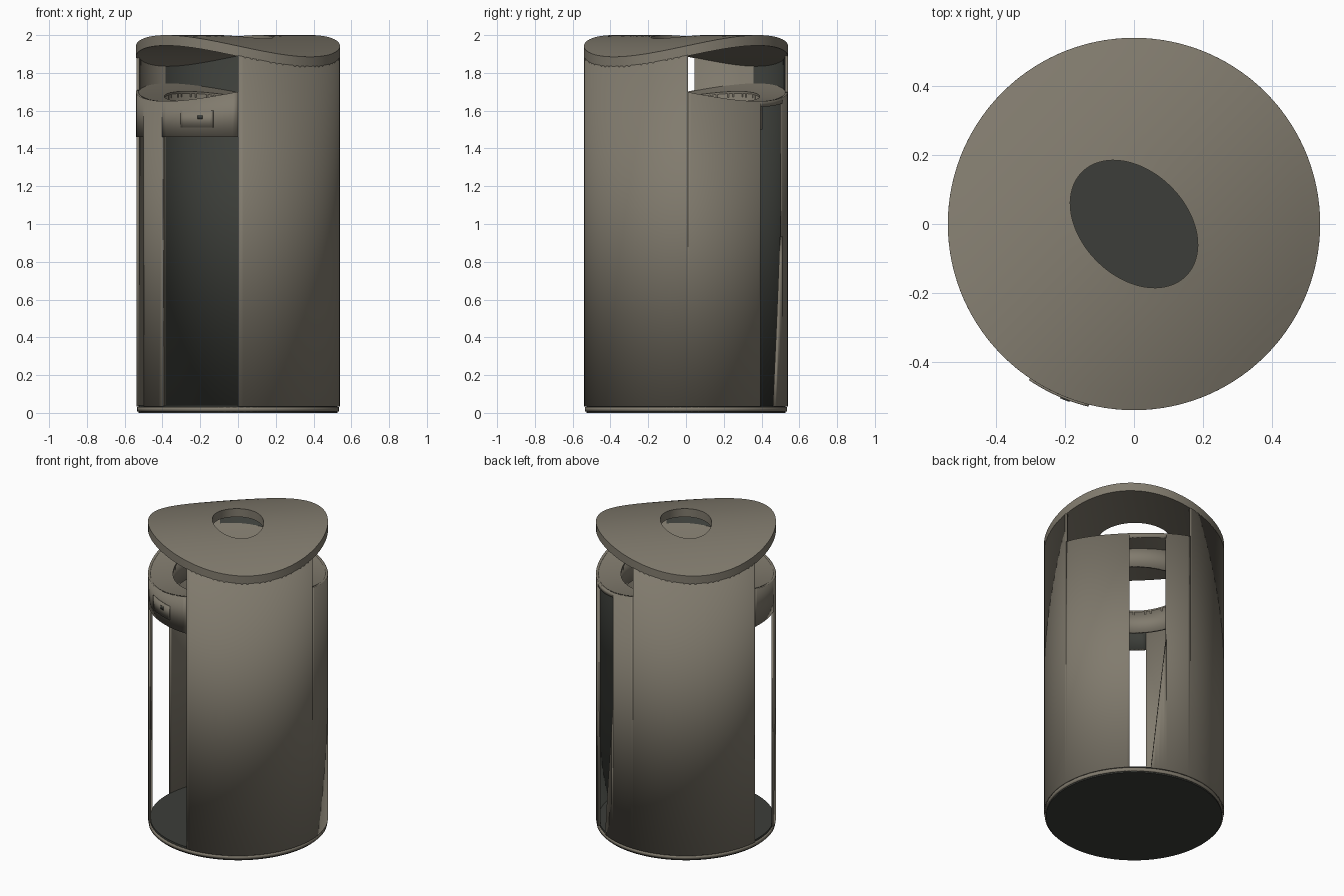
import bpy, bmesh, math
from math import sin, cos, radians

cube = bpy.data.objects.get("Cube")
if cube:
    bpy.data.objects.remove(cube)

R = 0.54           # body radius
WALL = 0.015       # shell thickness
FLOOR = 0.035


def material(name, rgb):
    m = bpy.data.materials.new(name)
    m.use_nodes = True
    m.diffuse_color = (*rgb, 1)
    m.node_tree.nodes["Principled BSDF"].inputs["Base Color"].default_value = (*rgb, 1)
    return m


TAUPE = material("taupe_metal", (0.22, 0.198, 0.155))
CHARCOAL = material("charcoal_lining", (0.045, 0.048, 0.041))


def finish(bm, name, mats):
    me = bpy.data.meshes.new(name)
    bmesh.ops.remove_doubles(bm, verts=bm.verts, dist=0.0001)
    bm.to_mesh(me)
    bm.free()
    ob = bpy.data.objects.new(name, me)
    bpy.context.collection.objects.link(ob)
    for m in mats:
        me.materials.append(m)
    bpy.ops.object.select_all(action="DESELECT")
    ob.select_set(True)
    bpy.context.view_layer.objects.active = ob
    bpy.ops.object.shade_smooth_by_angle(angle=radians(35))
    return ob


# Curved lid (ridge) and deck (trough) both bend across the same diagonal
def lid_z(x, y):
    return 2.0 - 0.115 * (x - y) ** 2 / (2 * R * R)


def deck_z(x, y):
    return 1.65 + 0.1 * (x - y) ** 2 / (2 * R * R)


def rim(fn, drop=0.0):
    return lambda a: fn(R * cos(radians(a)), R * sin(radians(a))) - drop


def level(z):
    return lambda a: z


lid_under, deck_rim = rim(lid_z, 0.05), rim(deck_z)


def tapered_sill(a):
    return FLOOR + 0.9 * max(0, a - 61) / 10


def spans(a):
    """Solid vertical stretches of the shell at one angle."""
    front, back = 175 < a < 270, 1 < a < 89
    if not front and not back:
        return [(level(FLOOR), lid_under)]
    if front:
        post = 202 < a < 222
        return [(level(FLOOR if post else 1.46), deck_rim)]
    if 47 < a < 71:
        band = [(rim(deck_z, 0.03), deck_rim)]
        return band + ([(level(FLOOR), tapered_sill)] if a > 61 else [])
    return [(level(FLOOR), deck_rim)]


def shell(name, angles, span_fn, r, thick, mats, index_fn=lambda a: 0):
    bm = bmesh.new()
    for a, b in zip(angles, angles[1:]):
        mid = (a + b) / 2
        for low, high in span_fn(mid):
            corners = [(a, low(a)), (b, low(b)), (b, high(b)), (a, high(a))]
            if corners[3][1] - corners[0][1] < 0.001:
                corners.pop()
            f = bm.faces.new([bm.verts.new((r * cos(radians(t)), r * sin(radians(t)), z))
                              for t, z in corners])
            f.material_index = index_fn(mid)
    ob = finish(bm, name, mats)
    mod = ob.modifiers.new("thickness", "SOLIDIFY")
    mod.thickness = thick
    mod.offset = -1
    mod.material_offset = 1
    return ob


# Outer shell: lining is charcoal except for the two bare quadrant sides
STEPS = sorted(set(range(0, 361, 3)) | {1, 47, 61, 71, 89, 137, 175, 202, 222})
shell("body_shell", STEPS, spans, R, WALL, [TAUPE, CHARCOAL, TAUPE, TAUPE],
      lambda a: 2 if 137 < a < 222 or 317 < a < 355 else 0)

# Collar hanging under the deck opening
shell("deck_collar", list(range(0, 361, 5)),
      lambda a: [(level(1.5), lambda t: deck_z(0.39 * cos(radians(t)), 0.39 * sin(radians(t))) - 0.01)],
      0.405, WALL, [TAUPE, TAUPE])

# Raised lock plate and its keyhole
shell("lock_plate", list(range(236, 257, 2)), lambda a: [(level(1.51), level(1.6))],
      R + 0.006, 0.008, [TAUPE, TAUPE])
shell("keyhole", [247, 248, 249, 250], lambda a: [(level(1.555), level(1.578))],
      R + 0.009, 0.005, [CHARCOAL, CHARCOAL])


def holed_sheet(name, hole, r, height, thick, mats, segs=96, rings=8):
    """Round sheet with a hole, bent by a height function and thickened downward."""
    bm = bmesh.new()
    rows = []
    for k in range(rings + 1):
        t = k / rings
        row = []
        for i in range(segs):
            a = 2 * math.pi * i / segs
            d = hole(a) * (1 - t) + r * t
            x, y = d * cos(a), d * sin(a)
            row.append(bm.verts.new((x, y, height(x, y))))
        rows.append(row)
    for inner, outer in zip(rows, rows[1:]):
        for i in range(segs):
            j = (i + 1) % segs
            bm.faces.new((inner[i], outer[i], outer[j], inner[j]))
    top = bm.faces[:]
    low = bmesh.ops.duplicate(bm, geom=bm.verts[:] + bm.edges[:] + top)
    low_faces = [g for g in low["geom"] if isinstance(g, bmesh.types.BMFace)]
    low_verts = [g for g in low["geom"] if isinstance(g, bmesh.types.BMVert)]
    bmesh.ops.translate(bm, verts=low_verts, vec=(0, 0, -thick))
    bmesh.ops.reverse_faces(bm, faces=low_faces)
    bmesh.ops.bridge_loops(bm, edges=[e for e in bm.edges if e.is_boundary and
                                      e.verts[0].co.xy.length > r - 0.001])
    bmesh.ops.bridge_loops(bm, edges=[e for e in bm.edges if e.is_boundary])
    bmesh.ops.recalc_face_normals(bm, faces=bm.faces)
    return finish(bm, name, mats)


def ellipse_hole(a):
    # long axis runs from front left to back right
    u, v = cos(a + math.pi / 4), sin(a + math.pi / 4)
    return 1 / math.sqrt((u / 0.213) ** 2 + (v / 0.152) ** 2)


holed_sheet("lid", ellipse_hole, R, lid_z, 0.055, [TAUPE])
holed_sheet("deck", lambda a: 0.39, R - 0.004, deck_z, 0.03, [TAUPE])


def disc(name, r, z0, z1, mat):
    bm = bmesh.new()
    bmesh.ops.create_cone(bm, cap_ends=True, segments=96, radius1=r, radius2=r, depth=z1 - z0)
    bmesh.ops.translate(bm, verts=bm.verts, vec=(0, 0, (z0 + z1) / 2))
    return finish(bm, name, [mat])


# Base plinth with a dark floor, wrapped by a thin foot rim
disc("base_plinth", R - 0.012, 0.0, 0.042, CHARCOAL)
shell("foot_rim", list(range(0, 361, 4)), lambda a: [(level(0.008), level(0.03))],
      R - 0.004, 0.012, [TAUPE, TAUPE])
